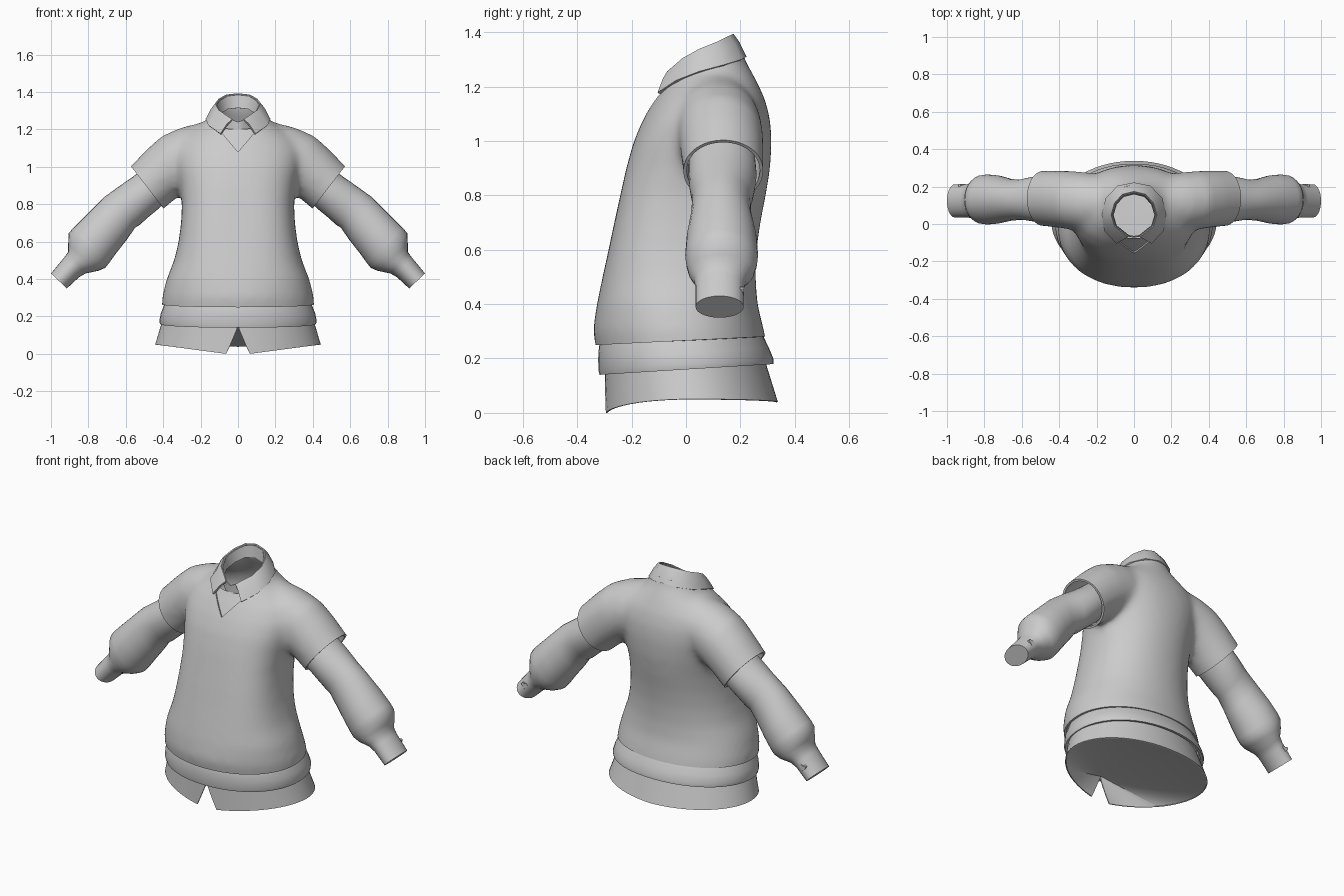
import bpy, bmesh, math
from mathutils import Vector

cube = bpy.data.objects.get("Cube")
if cube:
    bpy.data.objects.remove(cube, do_unlink=True)

grey = bpy.data.materials.new("plain grey cloth")
grey.use_nodes = True
grey.diffuse_color = (0.6, 0.6, 0.6, 1)
grey.node_tree.nodes["Principled BSDF"].inputs["Base Color"].default_value = (0.6, 0.6, 0.6, 1)


def finish(name, bm, mods=(), angle=50):
    """Make an object, apply its modifiers, and shade it smooth with sharp edges."""
    mesh = bpy.data.meshes.new(name)
    bm.to_mesh(mesh)
    bm.free()
    obj = bpy.data.objects.new(name, mesh)
    bpy.context.scene.collection.objects.link(obj)
    for kind, settings in mods:
        mod = obj.modifiers.new(kind.title(), kind)
        for key, value in settings.items():
            setattr(mod, key, value)
    if mods:
        bpy.context.view_layer.update()
        done = obj.evaluated_get(bpy.context.evaluated_depsgraph_get())
        baked = bpy.data.meshes.new_from_object(done)
        obj.modifiers.clear()
        obj.data = baked
        bpy.data.meshes.remove(mesh)
        baked.name = name
    obj.data.materials.clear()
    obj.data.materials.append(grey)
    obj.data.shade_smooth()
    obj.data.set_sharp_from_angle(angle=math.radians(angle))
    return obj


def loft(bm, rings, closed=True, caps=""):
    """Skin a list of point rings with quads, capping the start or end if asked."""
    rows = [[bm.verts.new(p) for p in ring] for ring in rings]
    n = len(rows[0])
    for a, b in zip(rows, rows[1:]):
        for i in range(n if closed else n - 1):
            j = (i + 1) % n
            bm.faces.new((a[i], a[j], b[j], b[i]))
    if "start" in caps:
        bm.faces.new(rows[0][::-1])
    if "end" in caps:
        bm.faces.new(rows[-1])
    bmesh.ops.recalc_face_normals(bm, faces=bm.faces)


def body_ring(z, half, front, back, boxy=2.1, tilt=0.0, n=48):
    """Cross-section with a boxier front, optionally rising towards the back."""
    pts = []
    for i in range(n):
        t = math.tau * i / n
        c, s = math.cos(t), math.sin(t)
        power = boxy if s < 0 else 2.1
        x = math.copysign(abs(c) ** (2 / power), c) * half
        y = (front + back) / 2 + math.copysign(abs(s) ** (2 / power), s) * (back - front) / 2
        pts.append((x, y, z + tilt * (y - front)))
    return pts


def arm_ring(top, low, y0, y1, side=1, n=28):
    """Ring spanning two points of the arm outline, with a depth range."""
    mx, mz = (top[0] + low[0]) / 2, (top[1] + low[1]) / 2
    hx, hz = (top[0] - low[0]) / 2, (top[1] - low[1]) / 2
    ring = []
    for i in range(n):
        c, s = math.cos(math.tau * i / n), math.sin(math.tau * i / n)
        ring.append((side * (mx + hx * c), (y0 + y1) / 2 + s * (y1 - y0) / 2, mz + hz * c))
    return ring


def cut(bm, co, no, keep):
    """Slice only the faces accepted by the rule."""
    faces = [f for f in bm.faces if keep(f.calc_center_median())]
    geom = set(faces)
    for f in faces:
        geom.update(f.edges)
        geom.update(f.verts)
    bmesh.ops.bisect_plane(bm, geom=list(geom), plane_co=co, plane_no=no, dist=1e-5)


def drop(bm, rule):
    bad = [f for f in bm.faces if rule(f.calc_center_median())]
    bmesh.ops.delete(bm, geom=bad, context='FACES')


# Sweater: torso and short sleeves fused into one soft surface
torso = [(.12, .415, -.32, .31), (.22, .408, -.327, .302), (.3, .407, -.343, .288),
         (.4, .382, -.328, .263, 2.3), (.5, .342, -.307, .256, 2.5), (.6, .318, -.285, .26, 2.7),
         (.7, .305, -.264, .274, 2.8), (.8, .3, -.242, .294, 2.8), (.9, .312, -.22, .31, 2.6),
         (1, .335, -.192, .316, 2.4), (1.08, .345, -.158, .31, 2.2), (1.15, .315, -.118, .292),
         (1.2, .245, -.085, .27), (1.25, .168, -.062, .245), (1.3, .134, -.046, .216),
         (1.42, .12, -.03, .19)]
sleeve = [((.17, 1.245), (.04, .96), -.02, .25), ((.31, 1.21), (.16, .93), -.04, .275),
          ((.41, 1.165), (.26, .88), -.03, .285), ((.49, 1.093), (.33, .832), -.02, .287),
          ((.577, 1.002), (.398, .773), -.012, .287), ((.65, .93), (.47, .71), -.01, .287)]
bm = bmesh.new()
loft(bm, [body_ring(*r) for r in torso], caps="start end")
for side in (1, -1):
    loft(bm, [arm_ring(*r, side=side) for r in sleeve], caps="start end")
blank = finish("sweater_blank", bm, [
    ('REMESH', dict(mode='VOXEL', voxel_size=.016)),
    ('SMOOTH', dict(factor=.5, iterations=22))])
bm = bmesh.new()
bm.from_mesh(blank.data)
bpy.data.objects.remove(blank, do_unlink=True)


def below_hem(p):
    return p.z < .25 + .05 * (p.y + .32)


def above_neck(p):
    return p.z > 1.205 + .448 * (p.y + .08)


def past_sleeve(p):
    return abs(p.x) > .36 and p.z > .66 and (abs(p.x) - .485) * .79 - (p.z - .89) * .61 > 0


def in_neckline(p):
    return p.y < .05 and p.z > 1.08 and abs(p.x) < (p.z - 1.08) * .85


cut(bm, (0, -.32, .25), (0, -.05, 1), lambda p: p.z < .5)
drop(bm, below_hem)
cut(bm, (0, -.08, 1.205), (0, -.448, 1), lambda p: p.z > 1.1)
drop(bm, above_neck)
for side in (1, -1):
    cut(bm, (side * .485, .13, .89), (side * .79, 0, -.61),
        lambda p: p.x * side > .36 and p.z > .66)
    cut(bm, (0, 0, 1.08), (side, 0, -.85),
        lambda p: p.y < .05 and p.z > 1.04 and abs(p.x) < .2)
drop(bm, past_sleeve)

# Shirt front showing in the V neckline, set slightly inward
bm_shirt = bm.copy()
drop(bm_shirt, lambda p: not in_neckline(p))
bmesh.ops.translate(bm_shirt, verts=bm_shirt.verts, vec=(0, .008, -.002))
finish("shirt_front", bm_shirt)
drop(bm, in_neckline)
finish("sweater", bm, [('SOLIDIFY', dict(thickness=.012, offset=-1))])

# Ribbed band around the sweater hem
bm = bmesh.new()
band = [(.275, .38, -.31, .266), (.245, .394, -.32, .284), (.2, .412, -.323, .305),
        (.158, .421, -.322, .322), (.14, .417, -.318, .322),
        (.145, .4, -.302, .304), (.19, .395, -.3, .29)]
loft(bm, [body_ring(*r, tilt=.062) for r in band])
finish("hem_band", bm)

# Shirt tails with a split at the front
bm = bmesh.new()
rows, steps, columns = [], 6, 60
for k in range(steps + 1):
    v = k / steps
    gap = .145 * max(0, (v - .25) / .75)
    half, front, back = .395 + .045 * v, -.295, .285 + .05 * v
    row = []
    for i in range(columns + 1):
        t = -math.pi / 2 + gap + (math.tau - 2 * gap) * i / columns
        x = half * math.cos(t)
        y = (front + back) / 2 + math.sin(t) * (back - front) / 2
        dip = (1 - abs(x) / .44) * (.058 if y < 0 else .011)
        row.append((x, y, .2 * (1 - v) + (.05 - dip) * v))
    rows.append(row)
loft(bm, rows, closed=False)
finish("shirt_tails", bm, [('SOLIDIFY', dict(thickness=.006, offset=0))])

# Fanned lining closing the shirt from the top of the split to the hem
bm = bmesh.new()
apex = bm.verts.new((0, -.285, .15))
hem = [bm.verts.new(p) for p in rows[-1]]
for a, b in zip(hem, hem[1:]):
    bm.faces.new((apex, b, a))
finish("tail_lining", bm, angle=8)

# Long shirt sleeves with a gathered puff and narrow closed cuff
long_sleeve = [((.47, 1.02), (.36, .84), .01, .255), ((.53, .97), (.42, .78), .01, .26),
               ((.58, .935), (.475, .735), .012, .255), ((.63, .9), (.525, .69), .02, .245),
               ((.665, .875), (.55, .675), .022, .238), ((.72, .835), (.595, .61), .018, .24),
               ((.81, .745), (.65, .54), .002, .26), ((.88, .675), (.69, .485), -.003, .265),
               ((.905, .645), (.71, .46), 0, .262), ((.908, .585), (.745, .445), .01, .25),
               ((.908, .545), (.815, .43), .03, .222), ((.93, .515), (.85, .41), .035, .212),
               ((1, .43), (.915, .35), .035, .212)]
mirror = ('MIRROR', dict(use_axis=(True, False, False)))
bm = bmesh.new()
loft(bm, [arm_ring(*r) for r in long_sleeve], caps="end")
finish("shirt_sleeves", bm, [mirror])

# Heart-shaped cuff buttons
bm = bmesh.new()
outline = []
for i in range(24):
    t = math.tau * i / 24
    hx = 16 * math.sin(t) ** 3
    hz = 13 * math.cos(t) - 5 * math.cos(2 * t) - 2 * math.cos(3 * t) - math.cos(4 * t)
    outline.append((.92 + hx * .0012, hz * .0012 + .45))
loft(bm, [[(x, y, z) for x, z in outline] for y in (.195, .214)], caps="start end")
finish("cuff_buttons", bm, [mirror], angle=30)

# Turned-down collar and the stand inside it
fold = [(0, .17, 1.39), (.06, .155, 1.383), (.1, .11, 1.36), (.118, .05, 1.335),
        (.1, -.01, 1.3), (.03, -.065, 1.252)]
edge = [(0, .217, 1.307), (.085, .2, 1.297), (.146, .137, 1.277), (.168, .05, 1.253),
        (.156, -.032, 1.22), (.092, -.1, 1.175)]


def both_sides(points):
    return [(-x, y, z) for x, y, z in points[:0:-1]] + points


bm = bmesh.new()
middle = [tuple((Vector(a) * .55 + Vector(b) * .45) + Vector((0, 0, .008)))
          for a, b in zip(fold, edge)]
loft(bm, [both_sides(p) for p in (fold, middle, edge)], closed=False)
finish("collar", bm, [('SOLIDIFY', dict(thickness=.012, offset=0))])

bm = bmesh.new()
rim = both_sides(fold) + [(0, -.07, 1.24)]
foot = [(x * .95, y * .95, z - .075) for x, y, z in rim]
loft(bm, [rim, foot])
finish("collar_stand", bm, [('SOLIDIFY', dict(thickness=.006, offset=0))])
